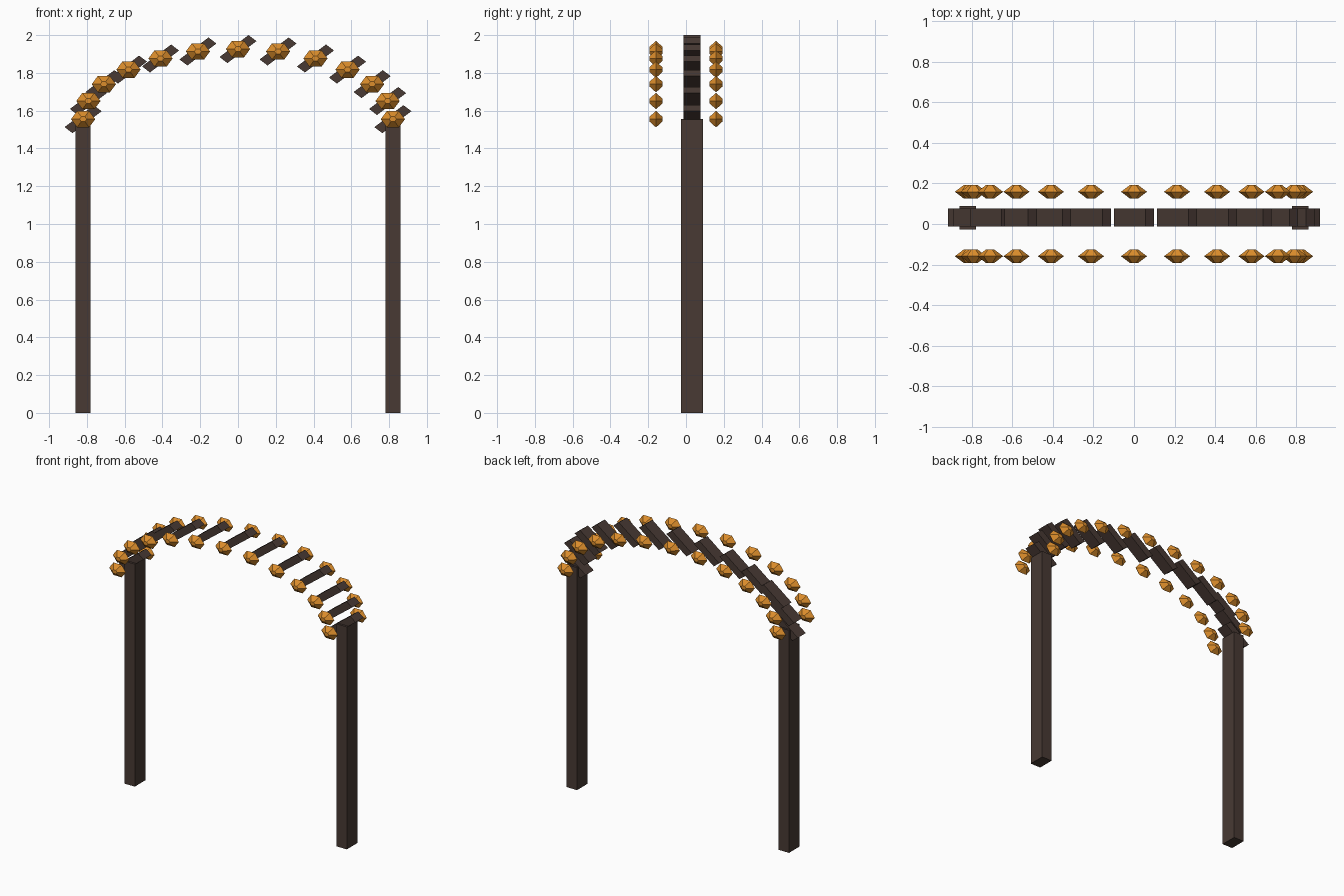
import bpy, math

if "Cube" in bpy.data.objects:
    bpy.data.objects.remove(bpy.data.objects["Cube"])

def material(name, col):
    m = bpy.data.materials.new(name)
    m.diffuse_color = (*col, 1)
    m.use_nodes = True
    m.node_tree.nodes["Principled BSDF"].inputs["Base Color"].default_value = m.diffuse_color
    return m

wood = material("dark_wood", (0.065, 0.042, 0.034))
amber = material("amber", (0.72, 0.27, 0.025))

def add(name, verts, faces, mat, loc):
    me = bpy.data.meshes.new(name)
    me.from_pydata(verts, [], faces)
    me.materials.append(mat)
    ob = bpy.data.objects.new(name, me)
    ob.location = loc
    bpy.context.collection.objects.link(ob)
    return ob

def loft(rings):
    # stack equal-sized rings along y and cap both ends
    n = len(rings[0])
    verts = [v for r in rings for v in r]
    faces = [tuple(range(n)), tuple(reversed(range(len(verts) - n, len(verts))))]
    for k in range(len(rings) - 1):
        for i in range(n):
            j = (i + 1) % n
            faces.append((k*n + j, k*n + i, (k+1)*n + i, (k+1)*n + j))
    return verts, faces

def prism(profile, depth):
    return loft([[(x, y, z) for x, z in profile] for y in (-depth/2, depth/2)])

def hexagon(s, y):
    return [(0.064*s*math.cos(i*math.pi/3), y, 0.050*s*math.sin(i*math.pi/3)) for i in range(6)]

post = prism([(-0.04, 0), (0.04, 0), (0.04, 1.555), (-0.04, 1.555)], 0.116)
# slanted slat cross-section
slat = prism([(-0.098, -0.042), (-0.056, -0.074), (0.098, 0.042), (0.056, 0.074)], 0.088)
bud = loft([hexagon(0.3, -0.034), hexagon(1, 0), hexagon(0.3, 0.034)])

# posts
for side in (-1, 1):
    add("post", *post, wood, (side*0.82, 0.032, 0))

# arch of slats with a bud in front of and behind each
for i in range(13):
    a = math.pi*i/12
    x, z = 0.82*math.cos(a), 1.555 + 0.371*math.sin(a)
    add("arch_slat", *slat, wood, (x, 0.032, z))
    for y in (-0.159, 0.159):
        add("bud", *bud, amber, (x, y, z))
